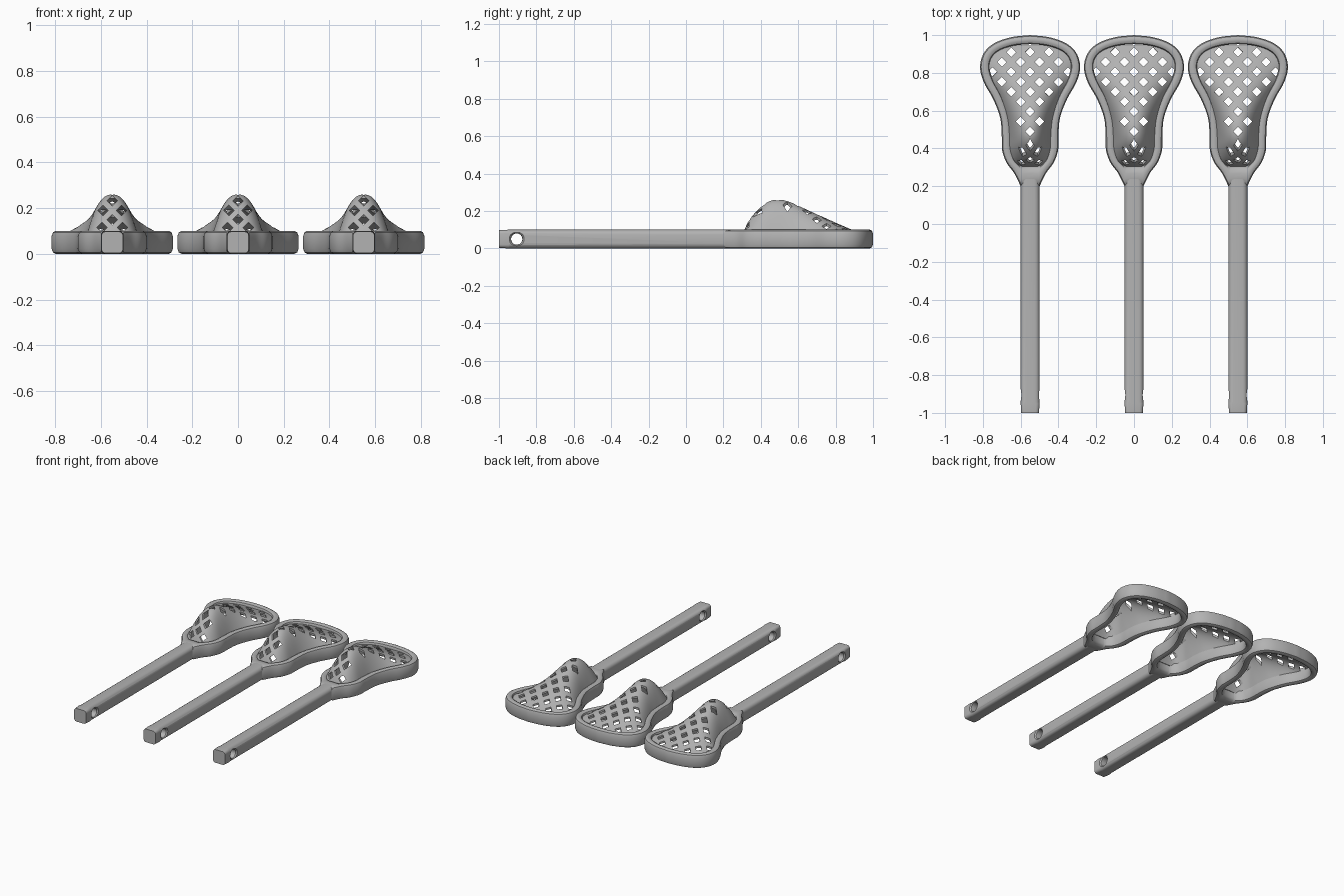
import bpy, bmesh, math
from mathutils import Vector

if "Cube" in bpy.data.objects:
    bpy.data.objects.remove(bpy.data.objects["Cube"])

mat = bpy.data.materials.new("plain_grey")
mat.diffuse_color = (0.45, 0.45, 0.45, 1)
mat.use_nodes = True
mat.node_tree.nodes["Principled BSDF"].inputs["Base Color"].default_value = mat.diffuse_color


def make(name, verts, faces):
    me = bpy.data.meshes.new(name)
    me.from_pydata(verts, [], faces)
    bm = bmesh.new()
    bm.from_mesh(me)
    bmesh.ops.recalc_face_normals(bm, faces=bm.faces)
    bm.to_mesh(me)
    bm.free()
    me.materials.append(mat)
    ob = bpy.data.objects.new(name, me)
    bpy.context.collection.objects.link(ob)
    return ob


def activate(ob):
    bpy.ops.object.select_all(action='DESELECT')
    ob.select_set(True)
    bpy.context.view_layer.objects.active = ob


def cut(ob, cutter):
    m = ob.modifiers.new("cut", 'BOOLEAN')
    m.operation, m.object, m.solver = 'DIFFERENCE', cutter, 'EXACT'
    activate(ob)
    bpy.ops.object.modifier_apply(modifier=m.name)
    bpy.data.objects.remove(cutter)


def smooth(ob, angle):
    activate(ob)
    bpy.ops.object.shade_smooth_by_angle(angle=math.radians(angle))


def spline(pts, n=5):
    """Catmull-Rom curve through 2D points."""
    p = [Vector(q) for q in pts]
    p = [2 * p[0] - p[1]] + p + [2 * p[-1] - p[-2]]
    out = []
    for i in range(1, len(p) - 2):
        a, b, c, d = p[i - 1:i + 3]
        for k in range(n):
            t = k / n
            out.append(0.5 * (2 * b + (c - a) * t + (2 * a - 5 * b + 4 * c - d) * t * t
                              + (3 * b - a - 3 * c + d) * t ** 3))
    return out + [p[-2]]


def lookup(curve, y):
    """First coordinate of a curve at the given second coordinate."""
    for a, b in zip(curve, curve[1:]):
        if min(a.y, b.y) <= y <= max(a.y, b.y) and a.y != b.y:
            return a.x + (b.x - a.x) * (y - a.y) / (b.y - a.y)
    return curve[0].x if abs(y - curve[0].y) < abs(y - curve[-1].y) else curve[-1].x


def loft(name, rings, wrap=False):
    n, m = len(rings[0]), len(rings)
    faces = [(i * n + j, i * n + (j + 1) % n, (i + 1) % m * n + (j + 1) % n, (i + 1) % m * n + j)
             for i in range(m if wrap else m - 1) for j in range(n)]
    if not wrap:
        faces += [tuple(range(n)), tuple((m - 1) * n + j for j in range(n))]
    return make(name, [v for r in rings for v in r], faces)


# half outlines of the head frame, from the throat up to the tip
outer = spline([(.05, .2), (.085, .27), (.125, .325), (.148, .39), (.15, .46), (.158, .56), (.195, .66),
                (.245, .75), (.265, .83), (.245, .905), (.19, .957), (.1, .989), (0, 1)])
inner = spline([(.04, .305), (.06, .315), (.085, .345), (.1, .4), (.102, .47), (.112, .56), (.148, .67),
                (.195, .76), (.215, .83), (.2, .885), (.155, .922), (.08, .945), (0, .952)])


def frame():
    sec = [(0, .022), (0, .078), (.12, .094), (.36, .1), (.64, .1), (.88, .094),
           (1, .078), (1, .022), (.88, .006), (.64, 0), (.36, 0), (.12, .006)]
    pairs = list(zip(outer, inner))
    pairs += [(Vector((-o.x, o.y)), Vector((-i.x, i.y))) for o, i in pairs[-2::-1]]
    rings = [[(*o.lerp(i, s), z) for s, z in sec] for o, i in pairs]
    ob = loft("head_frame", rings, wrap=True)
    smooth(ob, 40)
    return ob


def prisms(name, centres, r, axis, lo, hi):
    """Diamond bars along y or z, joined in one cutter."""
    v, f = [], []
    for a, b in centres:
        k = len(v)
        for e in (lo, hi):
            for da, db in ((r, 0), (0, r), (-r, 0), (0, -r)):
                v.append((a + da, b + db, e) if axis == 'z' else (a + da, e, b + db))
        f += [(k, k + 1, k + 2, k + 3), (k + 7, k + 6, k + 5, k + 4)]
        f += [(k + j, k + 4 + j, k + 4 + (j + 1) % 4, k + (j + 1) % 4) for j in range(4)]
    ob = make(name, v, f)
    ob.hide_render = True
    return ob


def net():
    # ridge height along y, bell-shaped across
    ridge = spline([(.06, .3), (.13, .325), (.18, .36), (.222, .4), (.25, .44), (.26, .485), (.25, .55),
                    (.205, .65), (.16, .75), (.12, .84), (.095, .9), (.08, .945)])
    nu, nv = 28, 44
    verts = []
    for i in range(nv + 1):
        y = .3 + .645 * i / nv
        w, h = lookup(inner, y) + .012, lookup(ridge, y)
        base = min(.08, h)
        for j in range(nu + 1):
            u = 2 * j / nu - 1
            verts.append((u * w, y, base + (h - base) * (1 - abs(u) ** 2.3)))
    faces = [(i * (nu + 1) + j, i * (nu + 1) + j + 1, (i + 1) * (nu + 1) + j + 1, (i + 1) * (nu + 1) + j)
             for i in range(nv) for j in range(nu)]
    ob = make("net", verts, faces)
    m = ob.modifiers.new("thickness", 'SOLIDIFY')
    m.thickness, m.offset = .012, -1 if ob.data.polygons[0].normal.z > 0 else 1
    activate(ob)
    bpy.ops.object.modifier_apply(modifier=m.name)
    # diamond lattice through the top, and a short one through the steep front
    holes = []
    for r in range(9):
        y = .91 - .0525 * r
        for c in range(-4, 5):
            x = .05 * c
            limit = lookup(inner, y) * .95 if y > .68 else .06
            if (c + r) % 2 == 0 and abs(x) <= limit:
                holes.append((x, y))
    cut(ob, prisms("top_cutter", holes, .025, 'z', .01, .4))
    front = [(0, .232), (-.04, .19), (.04, .19), (0, .15), (-.045, .115), (.045, .115)]
    cut(ob, prisms("front_cutter", front, .023, 'y', .2, .455))
    smooth(ob, 35)
    return ob


def handle():
    def ring(y, h, r):
        return [(sx * (h - r) + r * math.cos(a), y, .05 + sz * (h - r) + r * math.sin(a))
                for q, (sx, sz) in enumerate(((1, 1), (-1, 1), (-1, -1), (1, -1)))
                for a in [math.pi / 2 * (q + k / 4) for k in range(5)]]
    ob = loft("handle", [ring(-1, .047, .018), ring(-.95, .05, .02), ring(-.94, .05, .027), ring(.24, .05, .027)])
    # flared cross hole near the butt end
    prof = [(-.07, .05), (-.05, .04), (-.042, .032), (-.03, .03), (.03, .03), (.042, .032), (.05, .04), (.07, .05)]
    rings = [[(x, -.905 + r * math.cos(t), .05 + r * math.sin(t))
              for t in [math.tau * k / 24 for k in range(24)]] for x, r in prof]
    c = loft("hole_cutter", rings)
    c.hide_render = True
    cut(ob, c)
    smooth(ob, 35)
    return ob


# three identical sticks side by side
parts = [frame(), net(), handle()]
for side, x in (("left", -.55), ("right", .55)):
    for p in parts:
        q = p.copy()
        q.name = side + "_" + p.name
        q.location.x = x
        bpy.context.collection.objects.link(q)
for p in parts:
    p.name = "middle_" + p.name
